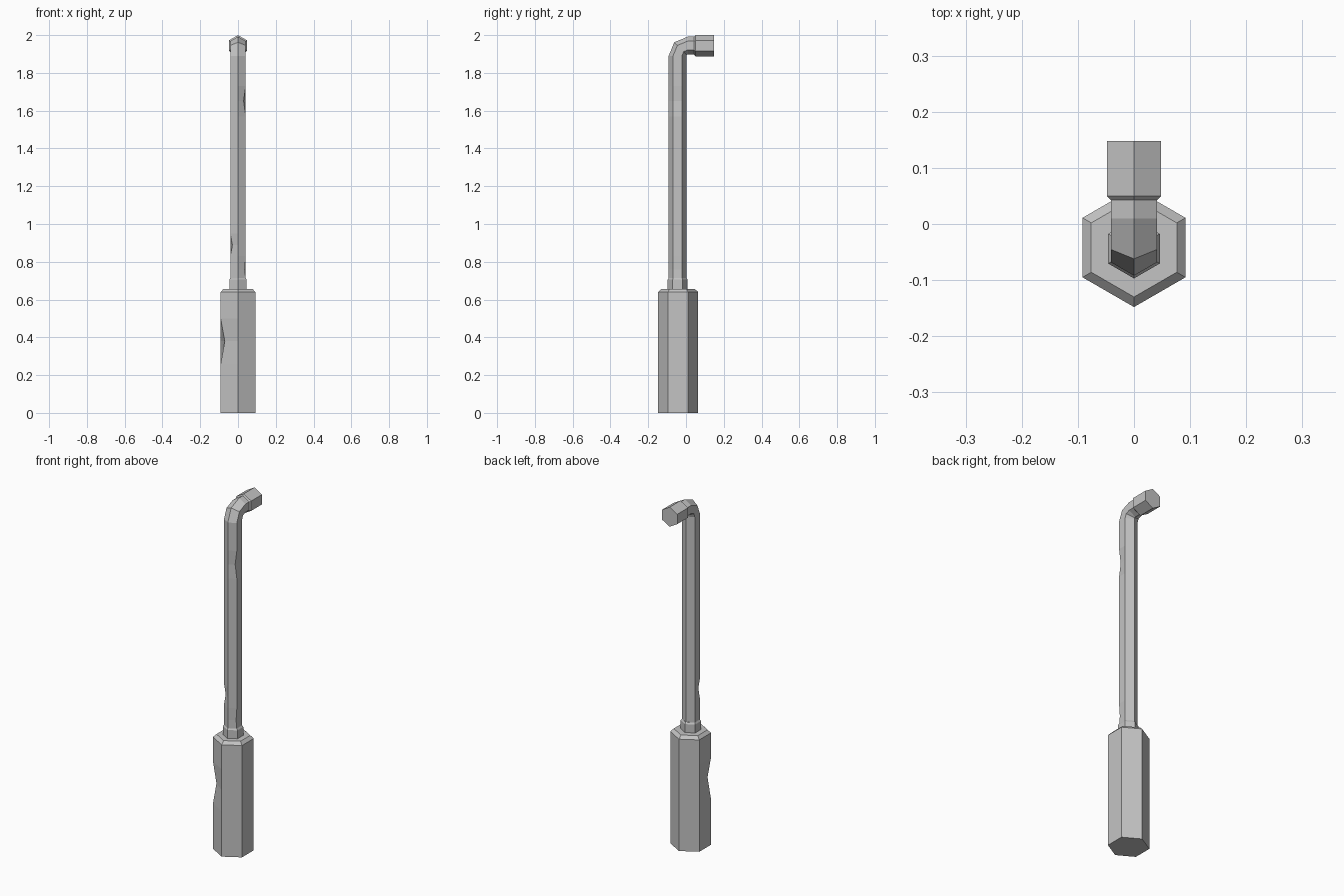
import bpy, bmesh
from math import sin, cos, radians
from mathutils import Vector

cube = bpy.data.objects.get("Cube")
if cube:
    bpy.data.objects.remove(cube, do_unlink=True)

steel = bpy.data.materials.new("worn_grey_steel")
steel.use_nodes = True
grey = (0.55, 0.55, 0.55, 1)
steel.diffuse_color = grey
steel.node_tree.nodes["Principled BSDF"].inputs["Base Color"].default_value = grey

RIGHT_FRONT, LEFT_FRONT = 3, 5   # hexagon corners that carry dents


def ring(y, z, radius, tilt=0, corner=None, push=0):
    """Hexagon with corners fore and aft; one corner may be pushed sideways."""
    v = Vector((0, cos(radians(tilt)), -sin(radians(tilt))))
    pts = []
    for k in range(6):
        a = radians(30 + 60 * k)
        p = Vector((cos(a) * radius, y, z)) + v * sin(a) * radius
        if k == corner:
            p.x += push
        pts.append(p)
    return pts


def loft(name, rings):
    bm = bmesh.new()
    loops = [[bm.verts.new(p) for p in r] for r in rings]
    for a, b in zip(loops, loops[1:]):
        for i in range(6):
            j = (i + 1) % 6
            bm.faces.new((a[i], a[j], b[j], b[i]))
    bm.faces.new(loops[0][::-1])
    bm.faces.new(loops[-1])
    bmesh.ops.recalc_face_normals(bm, faces=bm.faces)
    mesh = bpy.data.meshes.new(name)
    bm.to_mesh(mesh)
    bm.free()
    mesh.materials.append(steel)
    obj = bpy.data.objects.new(name, mesh)
    bpy.context.collection.objects.link(obj)
    return obj


# Hexagonal grip with one dented corner and a chamfered top
Y = -0.042
loft("handle", [
    ring(Y, 0, 0.106),
    ring(Y, 0.26, 0.106),
    ring(Y, 0.38, 0.106, corner=RIGHT_FRONT, push=0.022),
    ring(Y, 0.50, 0.106),
    ring(Y, 0.64, 0.106),
    ring(Y, 0.657, 0.088),
])

# Collar between grip and shaft
loft("collar", [
    ring(-0.044, 0.65, 0.053),
    ring(-0.044, 0.705, 0.053),
    ring(-0.044, 0.714, 0.047),
])

# Shaft with dents, then a two-step bend towards the back
S, R = -0.045, 0.047
shaft = [
    ring(S, 0.70, R),
    ring(S, 0.76, R, corner=LEFT_FRONT, push=-0.005),
    ring(S, 0.83, R),
    ring(S, 0.89, R, corner=RIGHT_FRONT, push=0.011),
    ring(S, 0.95, R),
    ring(S, 1.57, R),
    ring(S, 1.65, R, corner=LEFT_FRONT, push=-0.011),
    ring(S, 1.73, R),
]
for t in (0, 45, 90):
    a = radians(t)
    shaft.append(ring(0.01 - 0.055 * cos(a), 1.89 + 0.055 * sin(a), R, tilt=t))
shaft.append(ring(0.06, 1.945, R, tilt=90))
loft("shaft", shaft)

# Hexagonal socket head
loft("socket_head", [
    ring(0.042, 1.944, 0.047, tilt=90),
    ring(0.050, 1.944, 0.056, tilt=90),
    ring(0.148, 1.944, 0.056, tilt=90),
])
